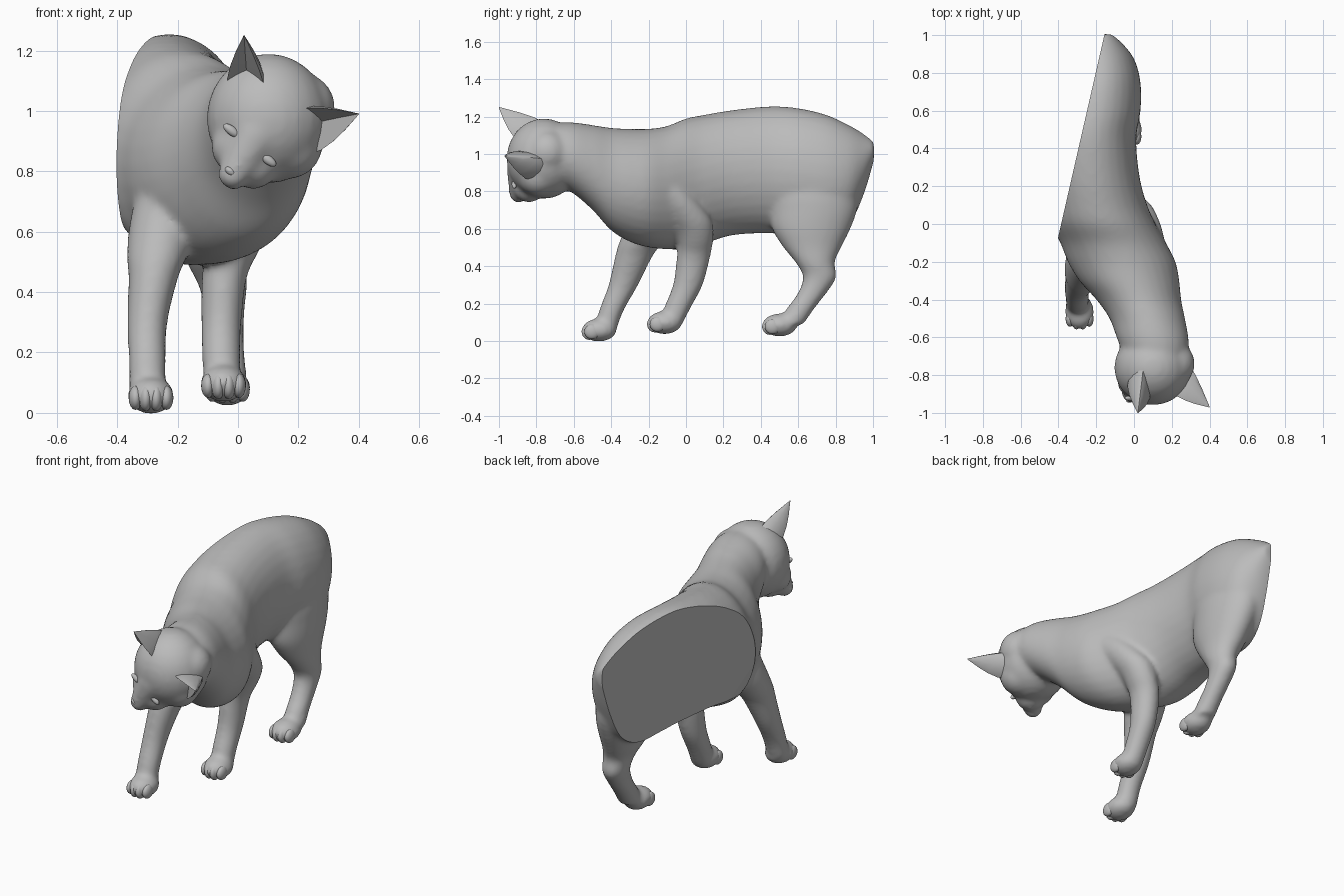
import bpy, bmesh, math
from mathutils import Vector, Matrix

if "Cube" in bpy.data.objects:
    bpy.data.objects.remove(bpy.data.objects["Cube"])

grey = bpy.data.materials.new("plain grey")
grey.diffuse_color = (0.5, 0.5, 0.5, 1)
grey.use_nodes = True
grey.node_tree.nodes["Principled BSDF"].inputs["Base Color"].default_value = grey.diffuse_color


def finish(bm, name, angle=40):
    bmesh.ops.recalc_face_normals(bm, faces=bm.faces)
    me = bpy.data.meshes.new(name)
    bm.to_mesh(me)
    bm.free()
    ob = bpy.data.objects.new(name, me)
    bpy.context.collection.objects.link(ob)
    me.materials.append(grey)
    bpy.ops.object.select_all(action='DESELECT')
    ob.select_set(True)
    bpy.context.view_layer.objects.active = ob
    bpy.ops.object.shade_smooth_by_angle(angle=math.radians(angle))
    return ob


def skin(bm, rings):
    """Closed tube through a list of rings of points."""
    vs = [[bm.verts.new(p) for p in r] for r in rings]
    n = len(vs[0])
    for a, b in zip(vs, vs[1:]):
        for i in range(n):
            bm.faces.new((a[i], a[(i + 1) % n], b[(i + 1) % n], b[i]))
    bm.faces.new(vs[0][::-1])
    bm.faces.new(vs[-1])


def smooth_rows(rows, steps=5):
    """Spline between the rows so that the tubes have no visible bands."""
    rows = [Vector(r) for r in rows]
    out = []
    for i in range(len(rows) - 1):
        p1, p2 = rows[i], rows[i + 1]
        p0, p3 = rows[max(i - 1, 0)], rows[min(i + 2, len(rows) - 1)]
        for k in range(steps):
            t = k / steps
            out.append(p1 + (p2 - p0) * (t / 2) + (p0 * 2 - p1 * 5 + p2 * 4 - p3) * (t * t / 2)
                       + (p1 * 3 - p0 - p2 * 3 + p3) * (t ** 3 / 2))
    return out + [rows[-1]]


def circle(n=32):
    return [(math.cos(2 * math.pi * i / n), math.sin(2 * math.pi * i / n)) for i in range(n)]


def ball(bm, c, r, rot=Matrix()):
    m = Matrix.Translation(c) @ rot @ Matrix.Diagonal((*r, 1))
    bmesh.ops.create_uvsphere(bm, u_segments=24, v_segments=14, radius=1, matrix=m)


def leg(bm, rows):
    skin(bm, [[(x + rx * c, y + ry * s, z) for c, s in circle()]
              for z, x, y, rx, ry in smooth_rows(rows)])


bm = bmesh.new()

# trunk and neck: y, left, right, bottom, top
trunk = [(-.74, -.03, .28, .85, 1.16), (-.62, -.085, .29, .80, 1.17), (-.5, -.13, .27, .70, 1.155),
         (-.4, -.2, .25, .59, 1.14),
         (-.3, -.29, .24, .53, 1.135), (-.2, -.35, .22, .50, 1.135), (-.1, -.39, .17, .49, 1.15),
         (0, -.44, .115, .49, 1.19), (.1, -.46, .07, .52, 1.21), (.25, -.47, .03, .565, 1.235),
         (.45, -.47, .012, .575, 1.255), (.6, -.45, .035, .56, 1.245), (.75, -.41, .035, .55, 1.21),
         (.87, -.37, .003, .62, 1.155), (.95, -.34, -.055, .78, 1.11), (1.005, -.26, -.115, .96, 1.07)]
skin(bm, [[((l + r) / 2 + (r - l) / 2 * c, y, (b + t) / 2 + (t - b) / 2 * s) for c, s in circle()]
          for y, l, r, b, t in smooth_rows(trunk)])

# legs: z, centre x, centre y, radius x, radius y
leg(bm, [(.85, -.2, -.12, .1, .12), (.65, -.245, -.18, .11, .13), (.52, -.268, -.245, .1, .115),
         (.45, -.28, -.28, .083, .1), (.3, -.3, -.335, .067, .08), (.16, -.3, -.40, .062, .066),
         (.06, -.3, -.43, .062, .06)])
leg(bm, [(.95, .08, -.2, .08, .09), (.78, .055, -.09, .105, .13), (.66, .025, .005, .1, .125),
         (.6, .005, .04, .095, .108), (.53, -.018, .05, .085, .095), (.45, -.045, .04, .075, .09),
         (.3, -.055, .01, .067, .08), (.18, -.055, -.045, .064, .072), (.09, -.05, -.08, .062, .06)])
leg(bm, [(1.0, -.13, .69, .11, .2), (.8, -.115, .68, .145, .24), (.7, -.1, .68, .138, .235),
         (.6, -.085, .67, .122, .21), (.5, -.07, .675, .1, .155), (.42, -.05, .69, .08, .105),
         (.34, -.045, .715, .067, .09), (.25, -.04, .67, .06, .077), (.17, -.035, .61, .06, .075),
         (.09, -.03, .56, .062, .07)])

# paws with toes that barely stand out
paws = {"front_left": (-.288, -.465, .058), "front_right": (-.048, -.115, .098),
        "hind_right": (-.035, .5, .085)}
for x, y, z in paws.values():
    ball(bm, (x, y, z), (.078, .095, .062))

# head: skull, right side of the crown, cheeks, jaw, bridge of the nose and muzzle
ball(bm, (.1, -.76, .975), (.205, .2, .215))
for c, r in [((.205, -.74, 1.01), .118), ((.0, -.83, .88), .09), ((.17, -.79, .885), .11),
             ((.05, -.84, .825), .085)]:
    ball(bm, c, (r, r, r))
for i in range(5):
    t = i / 4
    r = .085 - .033 * t
    ball(bm, (.06 - .075 * t, -.875 - .02 * t, .92 - .13 * t), (r, r, r))

# fuse the parts into one soft skin
raw = finish(bm, "raw_body")
m = raw.modifiers.new("fuse", 'REMESH')
m.mode, m.voxel_size = 'VOXEL', .013
m = raw.modifiers.new("soften", 'SMOOTH')
m.factor, m.iterations = .5, 14
bm = bmesh.new()
bm.from_object(raw, bpy.context.evaluated_depsgraph_get())
bpy.data.objects.remove(raw)

# flat slice along the left flank
normal = Vector((-1.05, .24, 0)).normalized()
cut = bmesh.ops.bisect_plane(bm, geom=bm.verts[:] + bm.edges[:] + bm.faces[:], dist=1e-5,
                             plane_co=(-.397, -.05, .8), plane_no=normal, clear_outer=True)
edges = [e for e in cut['geom_cut'] if isinstance(e, bmesh.types.BMEdge)]
bmesh.ops.holes_fill(bm, edges=edges, sides=0)
finish(bm, "body")

# toes
for name, (x, y, z) in paws.items():
    bm = bmesh.new()
    for i in range(4):
        k = i - 1.5
        ball(bm, (x + k * .034, y - .058 + abs(k) * .014, z - .008), (.023, .042, .046 - abs(k) * .004))
    finish(bm, name + "_toes")


# ears: hollow-fronted cones from a base ring of inner, back, outer and hollow points
def ear(name, tip, inner, back, outer, hollow):
    tip, inner, back, outer, hollow = map(Vector, (tip, inner, back, outer, hollow))
    mid = (inner + outer + back) / 3
    base = [inner]
    for a, b in ((inner, back), (back, outer)):
        for t in (.25, .5, .75):
            p = a.lerp(b, t)
            base.append(p + (p - mid) * .45 * math.sin(math.pi * t))
        base.append(b)
    base.append(hollow)
    root = mid - (tip - mid) * .2
    rings = [[p + (root - mid) for p in base]]
    for t, s in [(0, 1), (.3, .8), (.6, .5), (.85, .2), (1, .02)]:
        c = mid.lerp(tip, t)
        rings.append([c + (p - mid) * s for p in base])
    bm = bmesh.new()
    skin(bm, rings)
    finish(bm, name, 50)


ear("left_ear", (.02, -1, 1.25), (-.035, -.86, 1.11), (.05, -.755, 1.17), (.085, -.92, 1.09), (.03, -.84, 1.11))
ear("right_ear", (.4, -.97, .99), (.225, -.91, 1.01), (.29, -.74, .97), (.275, -.86, .87), (.255, -.83, .96))

# eyes and nose, tilted with the head
tilt = Matrix.Rotation(math.radians(38), 4, 'Y')
for name, c, r in [("left_eye", (-.022, -.922, .935), (.032, .014, .015)),
                   ("right_eye", (.1, -.918, .838), (.032, .014, .015)),
                   ("nose", (-.025, -.932, .8), (.02, .014, .013))]:
    bm = bmesh.new()
    ball(bm, c, r, tilt)
    finish(bm, name)
